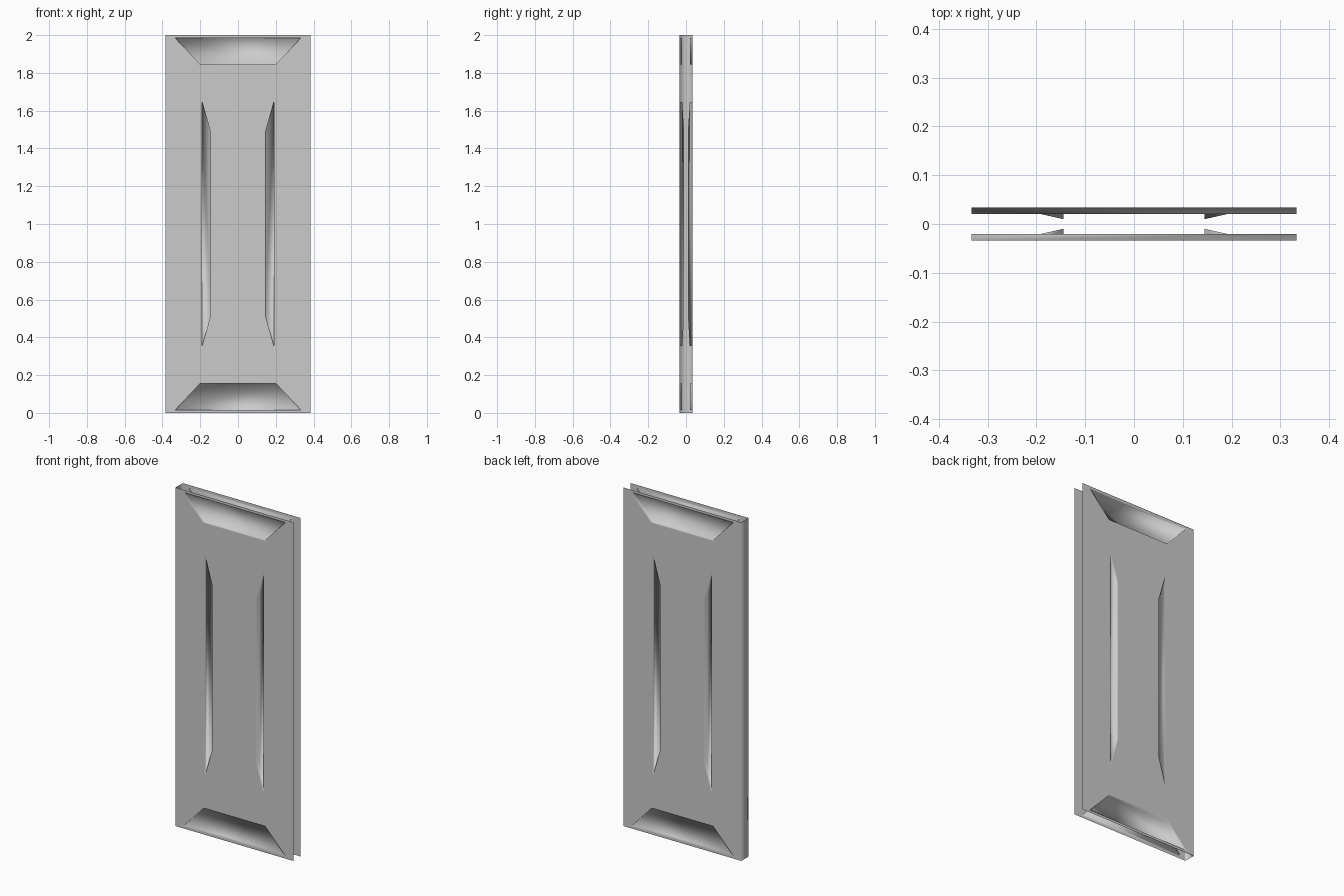
import bpy, bmesh
from mathutils import Vector

if "Cube" in bpy.data.objects:
    bpy.data.objects.remove(bpy.data.objects["Cube"])

W, H, Y = 0.385, 2.0, 0.034      # half width, height, half thickness
FLOOR, DEEP = 0.02, 0.01         # |y| of recess floors

# Outline points of the upper left quarter (x, z)
CORNER, WIDE, NARROW = (-W, H), (-0.333, 1.985), (-0.2, 1.845)
LONG, SHORT = (-0.19, 1.645), (-0.145, 1.485)


def mx(p):
    return (-p[0], p[1])


def mz(p):
    return (p[0], H - p[1])


def mxz(p):
    return mx(mz(p))


def add(bm, pts):
    return bm.faces.new([bm.verts.new(p) for p in pts])


def recess(bm, outline, floor, s):
    """Floor and walls of a sunken pocket; floor holds |y| per point."""
    top = [Vector((x, -Y * s, z)) for x, z in outline]
    bot = [Vector((x, -f * s, z)) for (x, z), f in zip(outline, floor)]
    add(bm, bot)
    for i in range(4):
        j = (i + 1) % 4
        add(bm, (top[i], top[j], bot[j], bot[i]))


def panel(bm, s):
    """One face sheet with its four pockets; s = 1 front, -1 back."""
    polys = []
    for f in (lambda p: p, mz):
        # border above/below the wide pocket, and the field beside it
        polys.append([f(p) for p in (CORNER, mx(CORNER), mx(WIDE), WIDE)])
        polys.append([f(p) for p in (NARROW, mx(NARROW), mx(LONG),
                                     mx(SHORT), SHORT, LONG)])
    for f in (lambda p: p, mx, mz, mxz):
        polys.append([f(p) for p in (CORNER, WIDE, NARROW, LONG)])
    for f in (lambda p: p, mx):
        polys.append([f(p) for p in (CORNER, LONG, mz(LONG), mz(CORNER))])
    polys.append([SHORT, mx(SHORT), mxz(SHORT), mz(SHORT)])

    sheet = bmesh.new()
    for poly in polys:
        add(sheet, [(x, -Y * s, z) for x, z in poly])
    bmesh.ops.remove_doubles(sheet, verts=sheet.verts[:], dist=1e-5)
    bmesh.ops.recalc_face_normals(sheet, faces=sheet.faces[:])
    # narrow support loop so smooth shading stays near the edges
    bmesh.ops.inset_region(sheet, faces=sheet.faces[:], thickness=0.005,
                           use_boundary=True, use_even_offset=True)
    for face in sheet.faces:
        add(bm, [v.co for v in face.verts])
    sheet.free()

    # wide pockets at top and bottom
    for f in (lambda p: p, mz):
        recess(bm, [f(p) for p in (WIDE, mx(WIDE), mx(NARROW), NARROW)],
               [FLOOR] * 4, s)
    # long side grooves, deeper toward the middle
    for f in (lambda p: p, mx):
        recess(bm, [f(p) for p in (LONG, SHORT, mz(SHORT), mz(LONG))],
               [FLOOR, DEEP, DEEP, FLOOR], s)


bm = bmesh.new()
panel(bm, 1)
panel(bm, -1)
# closed edge strip on the left; top, bottom and right edge stay open
add(bm, [(-W, -Y, 0), (-W, -Y, H), (-W, Y, H), (-W, Y, 0)])
bmesh.ops.remove_doubles(bm, verts=bm.verts[:], dist=1e-5)
bmesh.ops.recalc_face_normals(bm, faces=bm.faces[:])
# make sure the front sheet faces outward
front = min(bm.faces, key=lambda f: (round(f.calc_center_median().y, 4), -f.calc_area()))
if front.normal.y > 0:
    bmesh.ops.reverse_faces(bm, faces=bm.faces[:])
for face in bm.faces:
    face.smooth = True

mesh = bpy.data.meshes.new("door_shell")
bm.to_mesh(mesh)
bm.free()
door = bpy.data.objects.new("door_shell", mesh)
bpy.context.collection.objects.link(door)
